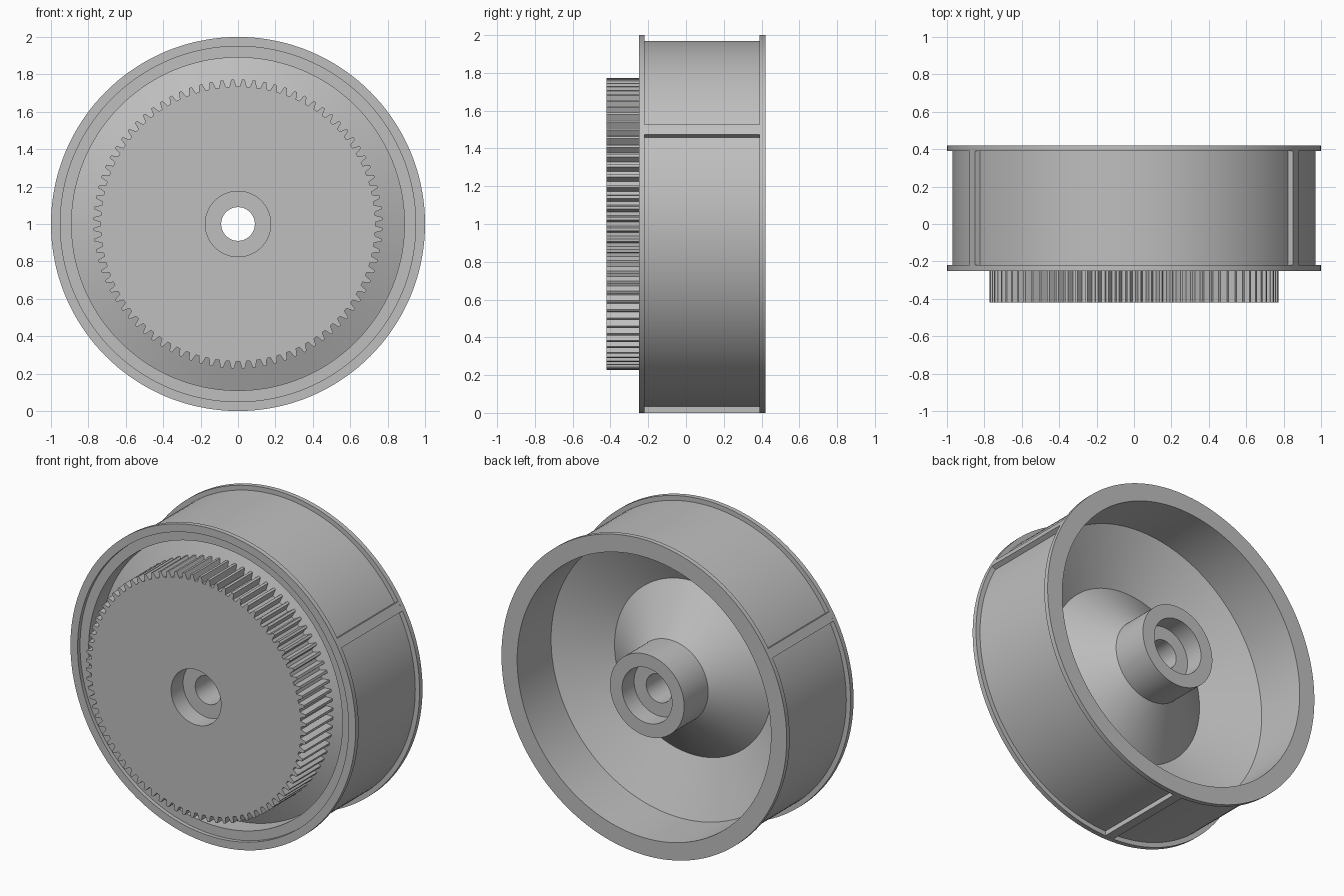
import bpy
import bmesh
from math import sin, cos, pi, radians
from mathutils import Matrix

cube = bpy.data.objects.get("Cube")
if cube:
    bpy.data.objects.remove(cube, do_unlink=True)

grey = bpy.data.materials.new("plain grey")
grey.use_nodes = True
colour = (0.52, 0.52, 0.52, 1)
grey.diffuse_color = colour
grey.node_tree.nodes["Principled BSDF"].inputs["Base Color"].default_value = colour

AXLE_HEIGHT = 1.0


def finish(name, bm, smooth=False):
    bmesh.ops.recalc_face_normals(bm, faces=bm.faces)
    mesh = bpy.data.meshes.new(name)
    bm.to_mesh(mesh)
    bm.free()
    mesh.materials.append(grey)
    obj = bpy.data.objects.new(name, mesh)
    obj.location.z = AXLE_HEIGHT
    bpy.context.collection.objects.link(obj)
    if smooth:
        bpy.ops.object.select_all(action='DESELECT')
        obj.select_set(True)
        bpy.context.view_layer.objects.active = obj
        bpy.ops.object.shade_smooth_by_angle(angle=radians(15))
    return obj


def lathe(profile, angles):
    """Revolve a closed section around y; profile(i) gives (radius, y) points."""
    bm = bmesh.new()
    rings = [[bm.verts.new((r * cos(a), y, r * sin(a))) for r, y in profile(i)]
             for i, a in enumerate(angles)]
    for i, ring in enumerate(rings):
        following = rings[(i + 1) % len(rings)]
        for j in range(len(ring)):
            k = (j + 1) % len(ring)
            bm.faces.new((ring[j], ring[k], following[k], following[j]))
    return bm


# Wheel body: flanged drum, folded conical web and bored hub in one section
section = [
    (0.09, -0.30), (0.60, -0.30), (0.60, -0.22), (0.89, -0.10),   # front web
    (0.89, -0.225), (0.95, -0.225), (0.95, -0.25), (1.0, -0.25),  # front lip
    (1.0, -0.22), (0.97, -0.22), (0.97, 0.39), (1.0, 0.39),       # drum
    (1.0, 0.42), (0.89, 0.42), (0.89, 0.08), (0.55, -0.07),       # back dish
    (0.26, 0.15), (0.26, 0.39), (0.175, 0.39), (0.175, 0.27), (0.09, 0.27),
]
SEGMENTS = 144
finish("wheel_body", lathe(lambda i: section,
       [2 * pi * i / SEGMENTS for i in range(SEGMENTS)]), smooth=True)

# Spur gear: each tooth is four points, two at the root and two at the tip
TEETH = 84
ROOT, TIP, BORE = 0.735, 0.772, 0.175
tooth = [(-0.33, ROOT), (-0.13, TIP), (0.13, TIP), (0.33, ROOT)]
outline = [(pi / 2 + 2 * pi * (n + 0.5 + offset) / TEETH, radius)
           for n in range(TEETH) for offset, radius in tooth]


def gear_section(i):
    radius = outline[i][1]
    return [(BORE, -0.42), (radius, -0.42), (radius, -0.12), (BORE, -0.12)]


finish("spur_gear", lathe(gear_section, [a for a, r in outline]), smooth=True)

# Three cross ribs joining the flanges over the drum
for n in range(3):
    bm = bmesh.new()
    size = Matrix.Diagonal((0.05, 0.62, 0.06, 1))
    place = Matrix.Rotation(-radians(30 + 120 * n), 4, 'Y') @ Matrix.Translation((0.9745, 0.085, 0))
    bmesh.ops.create_cube(bm, size=1, matrix=place @ size)
    finish(f"drum_rib_{n + 1}", bm)
